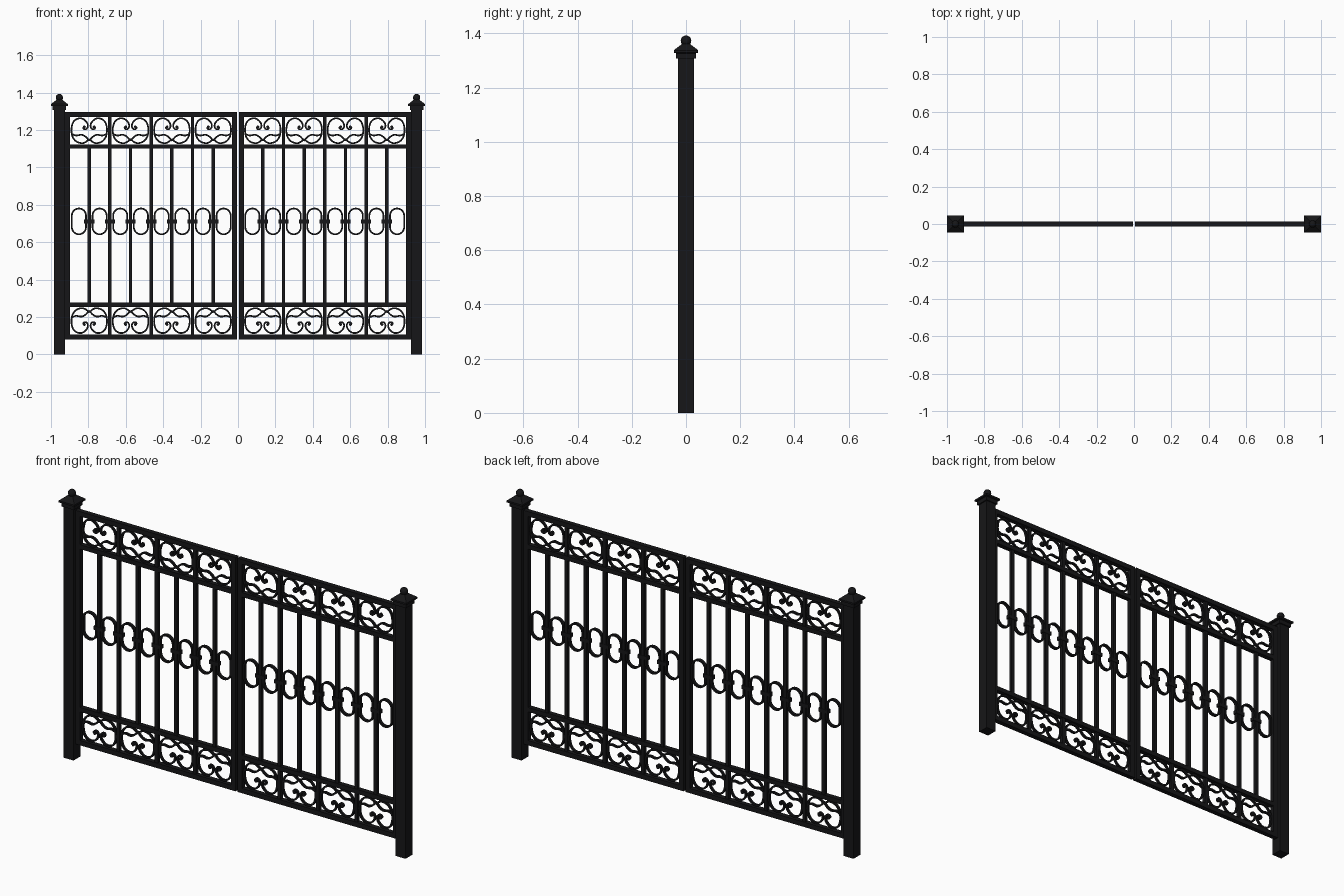
import bpy, bmesh, math
from mathutils import Vector

if "Cube" in bpy.data.objects:
    bpy.data.objects.remove(bpy.data.objects["Cube"])

iron = bpy.data.materials.new("black_iron")
iron.diffuse_color = (0.008, 0.008, 0.009, 1)
iron.use_nodes = True
iron.node_tree.nodes["Principled BSDF"].inputs["Base Color"].default_value = iron.diffuse_color


def finish(name, bm, smooth=False):
    bmesh.ops.recalc_face_normals(bm, faces=bm.faces)
    me = bpy.data.meshes.new(name)
    bm.to_mesh(me)
    bm.free()
    me.materials.append(iron)
    for p in me.polygons:
        p.use_smooth = smooth
    ob = bpy.data.objects.new(name, me)
    bpy.context.collection.objects.link(ob)
    return ob


def box(name, x0, x1, z0, z1, depth):
    bm = bmesh.new()
    bmesh.ops.create_cube(bm, size=1)
    for v in bm.verts:
        v.co = ((x0 + x1) / 2 + v.co.x * (x1 - x0), v.co.y * depth,
                (z0 + z1) / 2 + v.co.z * (z1 - z0))
    return finish(name, bm)


def ribbon(bm, pts, width, depth, closed=False):
    """Flat bar of rectangular section following points in the xz plane."""
    n, rings = len(pts), []
    pts = [Vector(p) for p in pts]
    for i, p in enumerate(pts):
        a = pts[(i - 1) % n] if closed or i else p
        b = pts[(i + 1) % n] if closed or i < n - 1 else p
        t = (b - a).normalized()
        s = Vector((-t.y, t.x)) * width / 2
        rings.append([bm.verts.new((p.x + k * s.x, y, p.y + k * s.y)) for k, y in
                      ((-1, -depth / 2), (1, -depth / 2), (1, depth / 2), (-1, depth / 2))])
    for i in range(n if closed else n - 1):
        r, q = rings[i], rings[(i + 1) % n]
        for k in range(4):
            bm.faces.new((r[k], r[(k + 1) % 4], q[(k + 1) % 4], q[k]))
    if not closed:
        bm.faces.new(rings[0])
        bm.faces.new(rings[-1])


def spline(ctrl, steps=5):
    """Catmull-Rom curve through the control points."""
    c = [Vector(p) for p in ctrl]
    c = [2 * c[0] - c[1]] + c + [2 * c[-1] - c[-2]]
    out = []
    for i in range(1, len(c) - 2):
        a, b, d, e = c[i - 1:i + 3]
        for s in range(steps):
            t = s / steps
            out.append(0.5 * (2 * b + (d - a) * t + (2 * a - 5 * b + 4 * d - e) * t * t
                              + (3 * b - a - 3 * d + e) * t ** 3))
    return out + [c[-2]]


# heart scroll (left half): curl, over the shoulder, round to the bottom centre
SCROLL = [(-.024, .012), (-.031, .008), (-.037, .017), (-.031, .030), (-.017, .030),
          (-.008, .015), (-.018, -.003), (-.040, -.003)]
CURL = [(-.026, .022), (-.032, .016), (-.026, .008), (-.014, .010), (-.007, .025),
        (-.014, .046), (-.036, .064), (-.062, .064), (-.085, .046), (-.095, .010),
        (-.090, -.030), (-.070, -.057), (-.040, -.067), (-.018, -.060), (0, -.044)]
BRANCH = [(-.093, -.018), (-.070, -.026), (-.042, -.022), (-.020, -.032), (0, -.054)]


def scroll_panel(name, cx, cz, flip):
    bm = bmesh.new()
    for side in (-1, 1):
        for path in (CURL, BRANCH):
            ribbon(bm, [(cx + side * p.x, cz + flip * p.y) for p in spline(path)], .009, .012)
    # bead ending each curl
    for side in (-1, 1):
        ribbon(bm, [(cx + side * -.026 + .004 * math.cos(a), cz + flip * .020 + .004 * math.sin(a))
                    for a in [k * math.tau / 8 for k in range(8)]], .008, .012, True)
    return finish(name, bm)


def oval(name, cx, cz):
    r, h = .038, .031
    pts = [(cx + r * math.cos(a), cz + h + r * math.sin(a))
           for a in [math.pi * k / 12 for k in range(13)]]
    pts += [(2 * cx - x, 2 * cz - z) for x, z in pts]
    bm = bmesh.new()
    ribbon(bm, pts, .009, .016, True)
    return finish(name, bm)


for s, side in ((-1, "left"), (1, "right")):
    def sbox(name, a, b, z0, z1, d):
        return box(side + "_" + name, min(s * a, s * b), max(s * a, s * b), z0, z1, d)

    # post with moulded square cap and ball finial
    px = s * .955
    sbox("post", .926, .984, 0, 1.312, .058)
    bm = bmesh.new()
    rings = [[bm.verts.new((px + r * i, r * j, z)) for i, j in ((-1, -1), (1, -1), (1, 1), (-1, 1))]
             for r, z in ((.036, 1.307), (.036, 1.327), (.045, 1.329), (.045, 1.338),
                          (.030, 1.350), (.014, 1.362))]
    for a, b in zip(rings, rings[1:]):
        for k in range(4):
            bm.faces.new((a[k], a[(k + 1) % 4], b[(k + 1) % 4], b[k]))
    bm.faces.new(rings[0])
    bm.faces.new(rings[-1])
    finish(side + "_post_cap", bm)
    bm = bmesh.new()
    bmesh.ops.create_uvsphere(bm, u_segments=20, v_segments=12, radius=.0195)
    bmesh.ops.translate(bm, verts=bm.verts, vec=(px, 0, 1.373))
    finish(side + "_ball_finial", bm, True)

    # leaf frame
    sbox("hinge_stile", .899, .927, .08, 1.295, .025)
    sbox("meeting_stile", .005, .032, .08, 1.295, .025)
    for n, z0, z1 in (("top", 1.27, 1.295), ("upper", 1.10, 1.123),
                      ("lower", .254, .277), ("bottom", .08, .105)):
        sbox(n + "_rail", .03, .90, z0, z1, .025)

    # bars with collars; every second bar runs through the scroll panels
    for i in range(1, 8):
        x = .022 + .1105 * i
        full = i % 2 == 0
        sbox("bar", x - .009, x + .009, .09 if full else .26, 1.28 if full else 1.11, .018)
        sbox("collar", x - .027, x + .027, .701, .721, .022)
        if not full:
            scroll_panel(side + "_top_scroll", s * x, 1.196, 1)
            scroll_panel(side + "_bottom_scroll", s * x, .180, -1)
    # ovals between the bars
    for i in range(8):
        oval(side + "_oval", s * (.077 + .1105 * i), .711)
